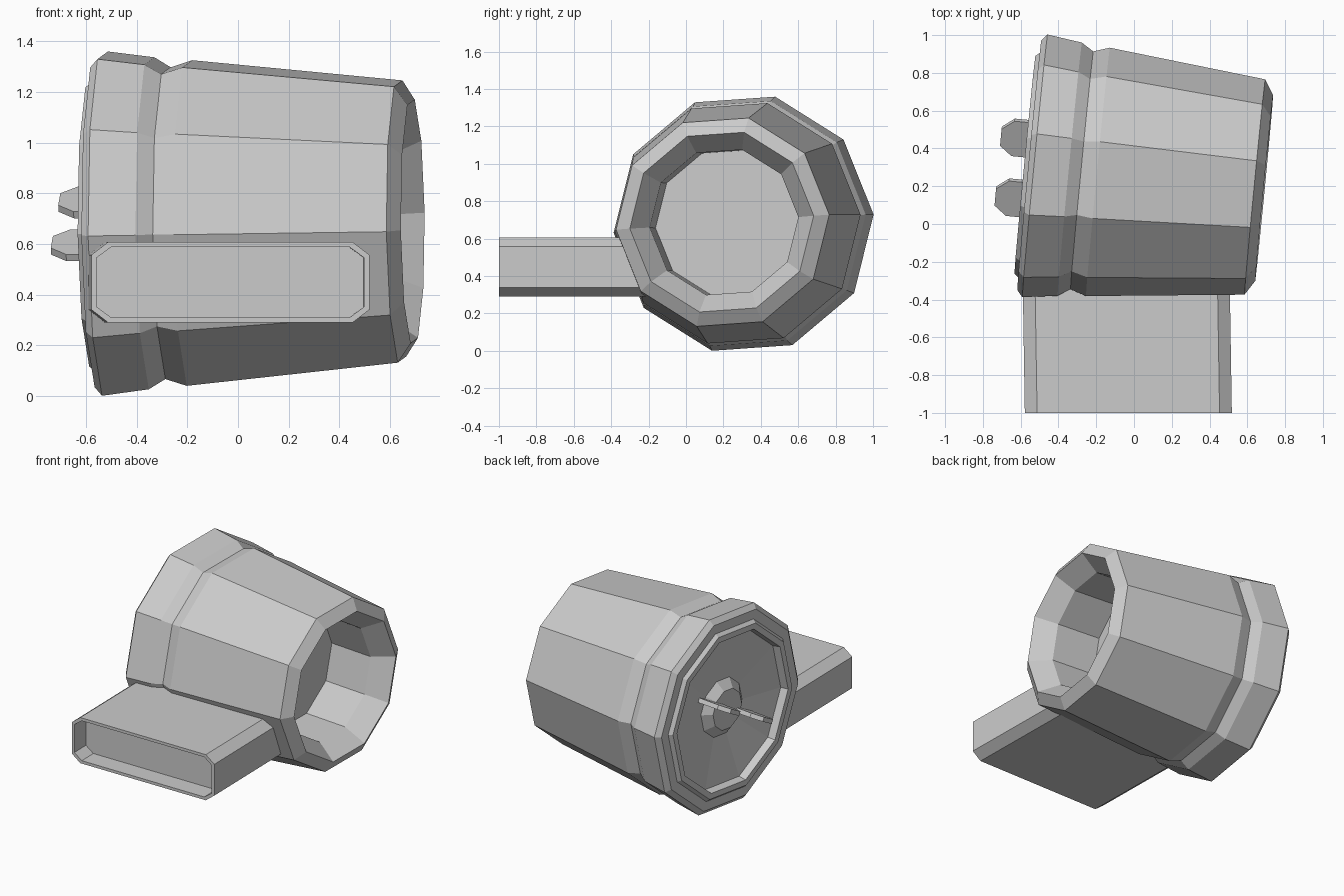
import bpy, bmesh
from math import cos, sin, radians, pi
from mathutils import Matrix

if "Cube" in bpy.data.objects:
    bpy.data.objects.remove(bpy.data.objects["Cube"])

# Tilted axis shared by the cup body and the prongs
AXIS = (Matrix.Translation((-0.525, 0.308, 0.68))
        @ Matrix.Rotation(radians(-5.5), 4, 'Z')
        @ Matrix.Rotation(radians(-0.4), 4, 'Y'))


def loft(name, rings, matrix=Matrix.Identity(4)):
    """Bridge successive point rings and cap both ends."""
    bm = bmesh.new()
    loops = [[bm.verts.new(matrix @ Matrix.Translation(p).translation) for p in r]
             for r in rings]
    for a, b in zip(loops, loops[1:]):
        n = len(a)
        for i in range(n):
            j = (i + 1) % n
            bm.faces.new((a[i], a[j], b[j], b[i]))
    bm.faces.new(loops[0])
    bm.faces.new(loops[-1])
    bmesh.ops.recalc_face_normals(bm, faces=bm.faces)
    mesh = bpy.data.meshes.new(name)
    bm.to_mesh(mesh)
    bm.free()
    obj = bpy.data.objects.new(name, mesh)
    bpy.context.collection.objects.link(obj)
    return obj


def decagon(t, r):
    return [(t, r * cos(radians(4) + k * pi / 5), r * sin(radians(4) + k * pi / 5))
            for k in range(10)]


# Cup body: one ten-sided profile (distance along axis, radius)
profile = [
    (-0.01, 0.14), (0.04, 0.20),                            # hub in the back dish
    (0.0, 0.53), (-0.053, 0.54), (-0.053, 0.58),            # dish and lip
    (-0.03, 0.60), (-0.03, 0.665), (0.0, 0.70),             # back rim
    (0.185, 0.675), (0.25, 0.634), (0.335, 0.662),          # band and groove
    (1.17, 0.574), (1.22, 0.495),                           # taper and front rim
    (1.09, 0.40), (0.77, 0.40),                             # open cavity
]
loft("cup_body", [decagon(t, r) for t, r in profile], AXIS)

# Two flat prongs on the back, lying in one rolled plane
blade = [(0.06, -0.105), (-0.13, -0.105), (-0.195, -0.05),
         (-0.195, 0.05), (-0.13, 0.105), (0.06, 0.105)]
roll = (Matrix.Translation((0, -0.02, 0)) @ AXIS
        @ Matrix.Rotation(radians(28), 4, 'X'))
for side, label in ((-1, "lower"), (1, "upper")):
    loft(label + "_prong",
         [[(t, side * 0.18 + w, h) for t, w in blade] for h in (-0.015, 0.015)], roll)

# Side duct: chamfered rectangular tube with a recessed end
X0, X1, Z0, Z1 = -0.578, 0.518, 0.29, 0.607


def duct_ring(y, inset):
    a, b, c, d = X0 + inset, X1 - inset, Z0 + inset, Z1 - inset
    cx, cz = 0.065 - inset * 0.4, 0.05 - inset * 0.4
    s = -0.016 * (y + 1)
    pts = [(a + cx, c), (b - cx, c), (b, c + cz), (b, d - cz),
           (b - cx, d), (a + cx, d), (a, d - cz), (a, c + cz)]
    return [(x + s, y, z) for x, z in pts]


loft("side_duct", [duct_ring(-0.2, 0), duct_ring(-1.0, 0),
                   duct_ring(-1.0, 0.02), duct_ring(-0.87, 0.02)])
